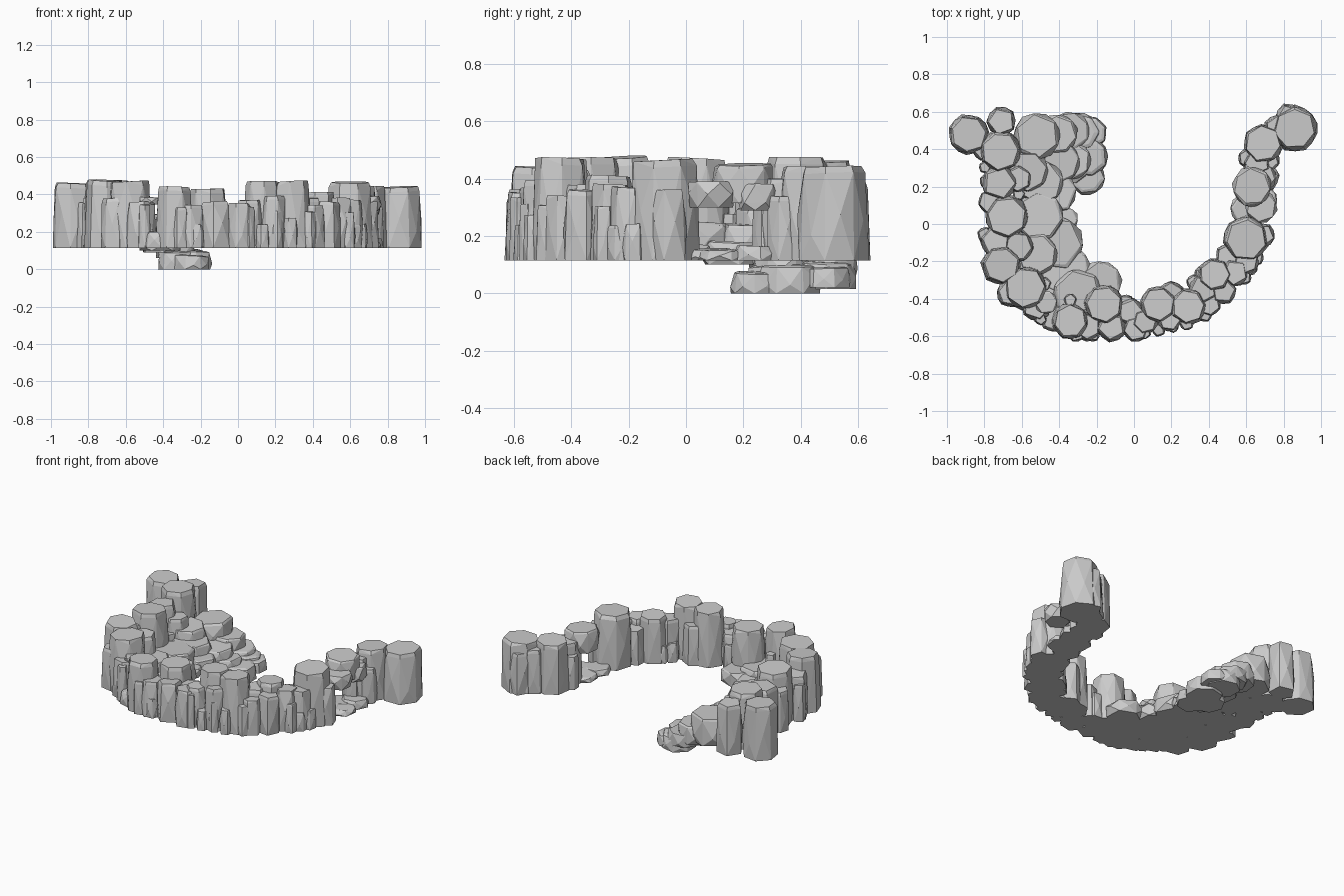
import bpy, bmesh, random
from math import sin, cos, pi
from mathutils import Vector

random.seed(7)
BASE = 0.115


def rock(name, x, y, z0, z1, r, sides=7, flare=1.1, top=0.92, squash=1.0, angle=None):
    """Faceted stone: convex hull of a few jittered rings with a flat top and base."""
    bm = bmesh.new()
    turn = random.uniform(0, pi) if angle is None else angle
    tilt_x, tilt_y = random.uniform(-.06, .06), random.uniform(-.06, .06)
    h = z1 - z0
    rings = [(0, flare, 0), (.42, 1.05, .5), (.93, 1.0, 0), (1, top, 0)]
    for t, scale, shift in rings:
        for i in range(sides):
            a = turn + (i + shift) * 2 * pi / sides
            rad = r * scale * random.uniform(.95, 1.04)
            px, py = rad * cos(a), rad * sin(a) * squash
            pz = z0 + h * t
            if t > .5:
                pz += px * tilt_x + py * tilt_y
            elif t > 0:
                pz += random.uniform(-.15, .15) * h
            bm.verts.new((x + px, y + py, pz))
    res = bmesh.ops.convex_hull(bm, input=bm.verts)
    loose = [v for v in bm.verts if not v.link_faces]
    bmesh.ops.delete(bm, geom=loose, context='VERTS')
    bmesh.ops.dissolve_limit(bm, angle_limit=.03, verts=bm.verts, edges=bm.edges)
    bmesh.ops.recalc_face_normals(bm, faces=bm.faces)
    me = bpy.data.meshes.new(name)
    bm.to_mesh(me)
    bm.free()
    ob = bpy.data.objects.new(name, me)
    bpy.context.collection.objects.link(ob)
    return ob


# Main columns along the horseshoe: x, y, top height, radius
columns = [
    (-.885, .48, .46, .102), (-.715, .39, .475, .105), (-.68, .04, .47, .11),
    (-.71, -.22, .475, .10), (-.58, -.34, .47, .11), (-.34, -.52, .44, .092),
    (-.16, -.43, .43, .10), (.13, -.43, .47, .092), (.29, -.44, .47, .092),
    (.43, -.27, .41, .085), (.60, -.08, .465, .115),
    (.69, .43, .44, .10), (.86, .51, .44, .115),
]
for x, y, z, r in columns:
    rock("column", x, y, BASE, z, r)

# Medium stones packed between the columns
fillers = [
    (-.71, .55, .44, .075), (-.80, .40, .36, .06), (-.72, .22, .43, .09), (-.62, .24, .36, .07),
    (-.77, .12, .38, .06), (-.74, -.09, .40, .08), (-.62, -.12, .38, .08),
    (-.66, -.37, .38, .07), (-.52, -.44, .36, .075), (-.43, -.50, .20, .07),
    (-.25, -.55, .34, .07), (-.12, -.55, .36, .075), (-.02, -.47, .34, .07),
    (.01, -.56, .35, .065), (.06, -.52, .37, .065), (.20, -.38, .37, .07),
    (.19, -.51, .39, .06), (.37, -.35, .38, .075), (.40, -.43, .34, .06),
    (.48, -.36, .36, .065), (.54, -.26, .38, .07), (.50, -.17, .34, .06),
    (.60, -.20, .37, .065), (.69, -.06, .36, .06), (.66, .33, .40, .07),
    (.72, .34, .34, .055), (.77, .51, .40, .07), (.83, .57, .38, .07), (.61, .35, .33, .05),
]
for x, y, z, r in fillers:
    rock("filler_stone", x, y, BASE, z, r, random.choice((5, 6)))

# Stepped little slivers scattered against the wall faces
path = [Vector(p) for p in ((-.73, .5), (-.70, .2), (-.71, -.1), (-.63, -.33), (-.35, -.5),
                            (0, -.51), (.3, -.44), (.5, -.27), (.62, -.06))]
for a, b in zip(path, path[1:]):
    side = Vector((b.y - a.y, a.x - b.x)).normalized()
    for i in range(4):
        p = a.lerp(b, (i + .5) / 4) + side * random.choice((-.085, .085))
        rock("sliver", p.x, p.y, BASE, random.uniform(.22, .36), random.uniform(.03, .045), 5)

# Natural arch on the right: low sill with a cap stone bridging it
for x, y, z in ((.60, .08, .155), (.68, .13, .15), (.62, .2, .15), (.69, .25, .165)):
    rock("arch_sill", x, y, BASE, z, .08, 6)
rock("arch_cap", .63, .2, .315, .45, .105, 7, flare=.95)
rock("arch_bridge", .68, .09, .30, .39, .085, 6, flare=.9)
rock("arch_bridge", .69, .25, .29, .38, .07, 6, flare=.9)
rock("arch_pier", .64, .29, BASE, .40, .055, 6)

# Small overhang above the window on the front left
rock("window_lintel", -.47, -.42, .345, .385, .06, 6, flare=.9)

# Terraced slabs inside the left wall: x, y, bottom, top, radius
slabs = [
    (-.52, .47, .115, .29, .125), (-.57, .28, .115, .30, .11), (-.50, .22, .115, .24, .12),
    (-.51, .04, .115, .25, .13), (-.42, -.10, .115, .215, .145), (-.52, -.16, .115, .27, .11),
    (-.37, -.25, .115, .20, .14), (-.18, -.31, .115, .20, .11), (-.30, -.37, .115, .23, .13),
    (-.43, -.33, .115, .20, .12), (-.41, .48, .09, .21, .105), (-.40, .33, .09, .19, .11),
    (-.42, .17, .10, .18, .11), (-.34, .50, .06, .14, .10), (-.33, .34, .06, .13, .10),
    (-.37, .02, .115, .17, .07),
]
for x, y, z0, z1, r in slabs:
    rock("terrace_slab", x, y, z0, z1, r, random.choice((6, 7)), flare=1.0)

# Lowest step, the only part reaching the ground
for x, y, z0, z1, r in ((-.29, .49, .015, .11, .10), (-.25, .36, 0, .10, .105),
                        (-.25, .25, 0, .075, .09), (-.33, .31, 0, .10, .09),
                        (-.23, .49, .02, .09, .08)):
    rock("ground_step", x, y, z0, z1, r, 7, flare=1.08, top=.8)
